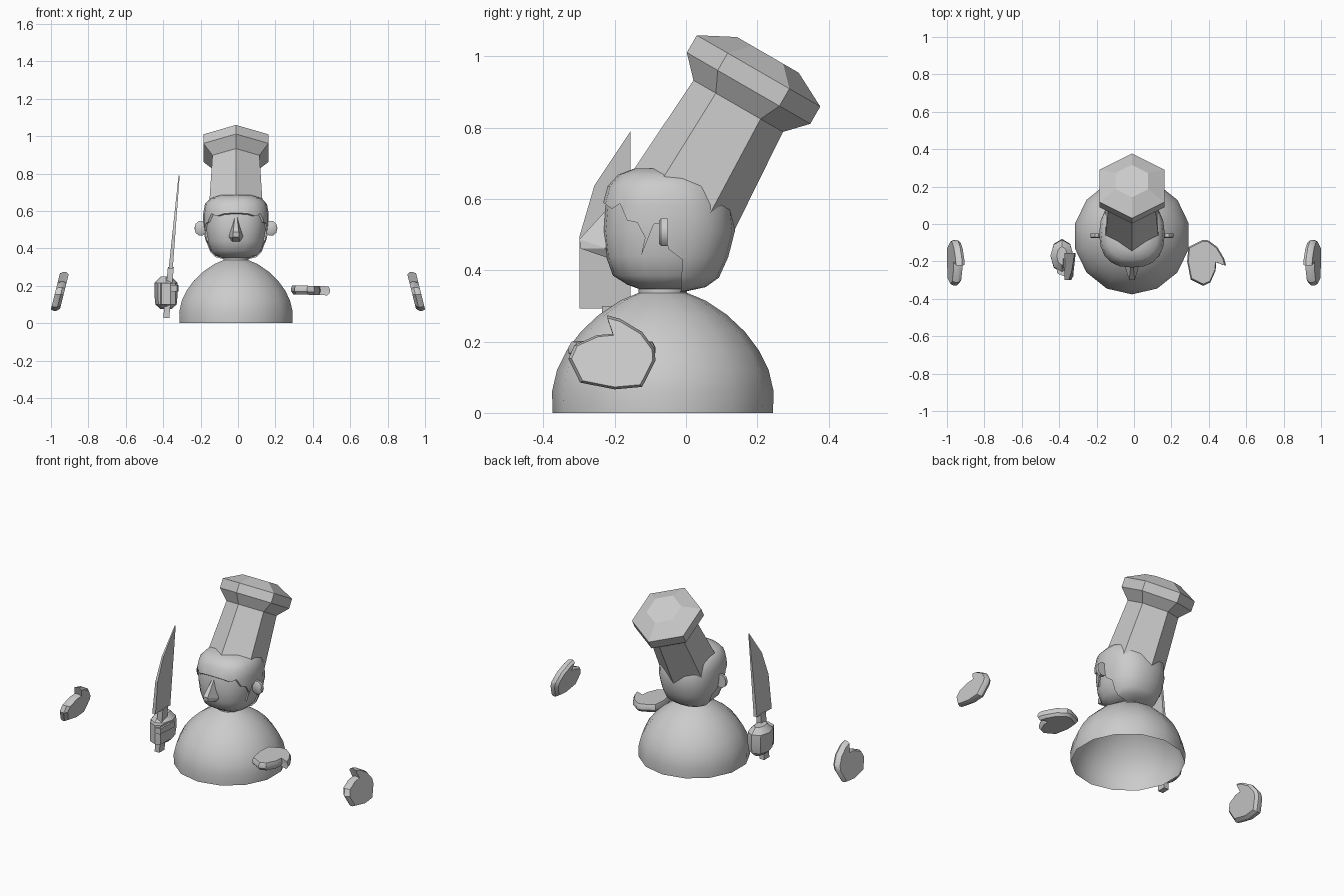
import bpy, bmesh
from math import sin, cos, pi, radians
from mathutils import Vector

if "Cube" in bpy.data.objects:
    bpy.data.objects.remove(bpy.data.objects["Cube"])

CX = -0.011  # centre line of the torso and head


def finish(name, bm, smooth=None):
    bmesh.ops.recalc_face_normals(bm, faces=bm.faces)
    me = bpy.data.meshes.new(name)
    bm.to_mesh(me)
    bm.free()
    ob = bpy.data.objects.new(name, me)
    bpy.context.collection.objects.link(ob)
    bpy.ops.object.select_all(action='DESELECT')
    ob.select_set(True)
    bpy.context.view_layer.objects.active = ob
    if smooth:
        bpy.ops.object.shade_smooth_by_angle(angle=radians(smooth))
    return ob


def loft(name, rings, cap_start=True, cap_end=True, smooth=None):
    bm = bmesh.new()
    loops = [[bm.verts.new(p) for p in r] for r in rings]
    n = len(loops[0])
    for a, b in zip(loops, loops[1:]):
        for i in range(n):
            j = (i + 1) % n
            bm.faces.new((a[i], a[j], b[j], b[i]))
    if cap_start:
        bm.faces.new(loops[0])
    if cap_end:
        bm.faces.new(loops[-1])
    return finish(name, bm, smooth)


def hull(name, pts, smooth=None):
    bm = bmesh.new()
    for p in pts:
        bm.verts.new(p)
    bmesh.ops.convex_hull(bm, input=bm.verts)
    return finish(name, bm, smooth)


# Dome torso with short neck, open underneath
profile = [(.309, 0), (.311, .06), (.297, .12), (.27, .175), (.23, .228),
           (.18, .275), (.12, .315), (.068, .337), (.068, .38)]
loft("torso", [[(CX + r * sin(2 * pi * i / 14), -.065 - r * cos(2 * pi * i / 14), z)
                for i in range(14)] for r, z in profile], cap_start=False, smooth=50)

# Head: half width, front and back for each height
levels = [(.347, .07, -.13, -.01), (.36, .11, -.165, .05), (.385, .135, -.205, .085),
          (.44, .156, -.225, .11), (.51, .166, -.233, .128), (.58, .167, -.226, .12),
          (.63, .158, -.212, .095), (.66, .13, -.185, .06), (.677, .075, -.14, .0)]


def head_rings(s):
    c = Vector((CX, -.06, .5))
    rings = []
    for z, w, f, b in levels:
        ring = []
        for i in range(20):
            ca, sa = cos(2 * pi * i / 20), sin(2 * pi * i / 20)
            px = w * abs(ca) ** .85 * (1 if ca > 0 else -1)
            py = (f + b) / 2 + (b - f) / 2 * abs(sa) ** .85 * (1 if sa > 0 else -1)
            ring.append(c + (Vector((CX + px, py, z)) - c) * s)
        rings.append(ring)
    return rings


loft("head", head_rings(1), smooth=50)

# Hair: slightly larger head cut by the side hairline
hair = loft("hair", head_rings(1.05), smooth=40)
hairline = [(-.4, .6), (-.235, .592), (-.208, .572), (-.185, .587), (-.165, .54),
            (-.137, .534), (-.115, .492), (-.126, .44), (-.09, .53), (-.06, .53),
            (-.05, .46), (-.01, .43), (-.017, .3), (.3, .3), (.3, .8), (-.4, .8)]
cutter = loft("hairline_cutter", [[(x, y, z) for y, z in hairline] for x in (-.5, .5)])
cutter.hide_render = True
mod = hair.modifiers.new("cut", 'BOOLEAN')
mod.operation = 'INTERSECT'
mod.solver = 'EXACT'
mod.object = cutter
bpy.context.view_layer.objects.active = hair
bpy.ops.object.modifier_apply(modifier=mod.name)
bpy.data.objects.remove(cutter)

# Ears and nose
for side, label in ((-1, "left"), (1, "right")):
    loft(label + "_ear", [[(CX + side * (.188 + .034 * s * cos(pi * i / 5)), y,
                            .507 + .041 * s * sin(pi * i / 5)) for i in range(10)]
                          for y, s in ((-.076, .8), (-.07, 1), (-.052, 1))], smooth=40)
hull("nose", [(CX + s * x, y, z) for s in (-1, 1) for x, y, z in
              ((.006, -.225, .568), (.015, -.299, .487), (.016, -.296, .461),
               (.038, -.225, .462), (.02, -.22, .435))])

# Tall six-sided hat tilted backwards
axis = Vector((0, .5, .866))
side_dir = Vector((0, .866, -.5))
base = Vector((CX, -.007, .595))
loft("hat", [[base + axis * d + r * (side_dir * cos(pi * i / 3) + Vector((1, 0, 0)) * sin(pi * i / 3))
              for i in range(6)]
             for d, r in ((-.07, .17), (0, .165), (.307, .145), (.365, .2), (.421, .2), (.473, .1))])

# Mitten hands: one outline (across, along), thumb pointing along
mitten = [(-.222, .274), (-.185, .264), (-.123, .227), (-.087, .178), (-.086, .146),
          (-.123, .073), (-.2, .066), (-.297, .085), (-.33, .152), (-.313, .19),
          (-.25, .218), (-.204, .222)]


def hand(name, place):
    rings = []
    for t, s in ((-.024, .88), (-.008, 1), (.008, 1), (.024, .93)):
        rings.append([place(-.2 + (a + .2) * s, .16 + (b - .16) * s, t) for a, b in mitten])
    return loft(name, rings, smooth=30)


for side, label in ((-1, "left"), (1, "right")):
    hand(label + "_outer_hand",
         lambda a, b, t: (side * (.957 - .25 * (b - .15) + t), a, b))
hand("flat_hand", lambda a, b, t: (b + .218, a, .176 + t - .03 * (b - .15)))

# Fist: rounded block, wrapped fingers and thumb
loft("fist", [[(-.385 + w * cos(pi * i / 4), -.17 + d * sin(pi * i / 4), z) for i in range(8)]
              for z, w, d in ((.075, .03, .05), (.1, .057, .08), (.15, .062, .09),
                              (.215, .062, .085), (.248, .028, .05))], smooth=35)
hull("fist_fingers", [(x, y, z) for z in (.1, .215) for x, y in
                      ((-.42, -.2), (-.41, -.265), (-.36, -.285), (-.335, -.27), (-.33, -.17))])
hull("fist_thumb", [(x, y, z) for z in (.17, .205) for x, y in
                    ((-.36, -.14), (-.318, -.16), (-.325, -.285), (-.355, -.29))])

# Knife: leaning handle and tapering blade


def lean(z):
    return -.386 + .09 * z


hull("knife_handle", [(lean(z) + sx * .016, y, z) for z in (.028, .3) for sx in (-1, 1)
                      for y in (-.235, -.185)])
blade = [(-.299, .293), (-.299, .495), (-.257, .638), (-.156, .79), (-.156, .293)]
loft("knife_blade", [[(lean(z) + s * (.003 + .016 * (.79 - z)), y, z) for y, z in blade]
                     for s in (-1, 1)])
